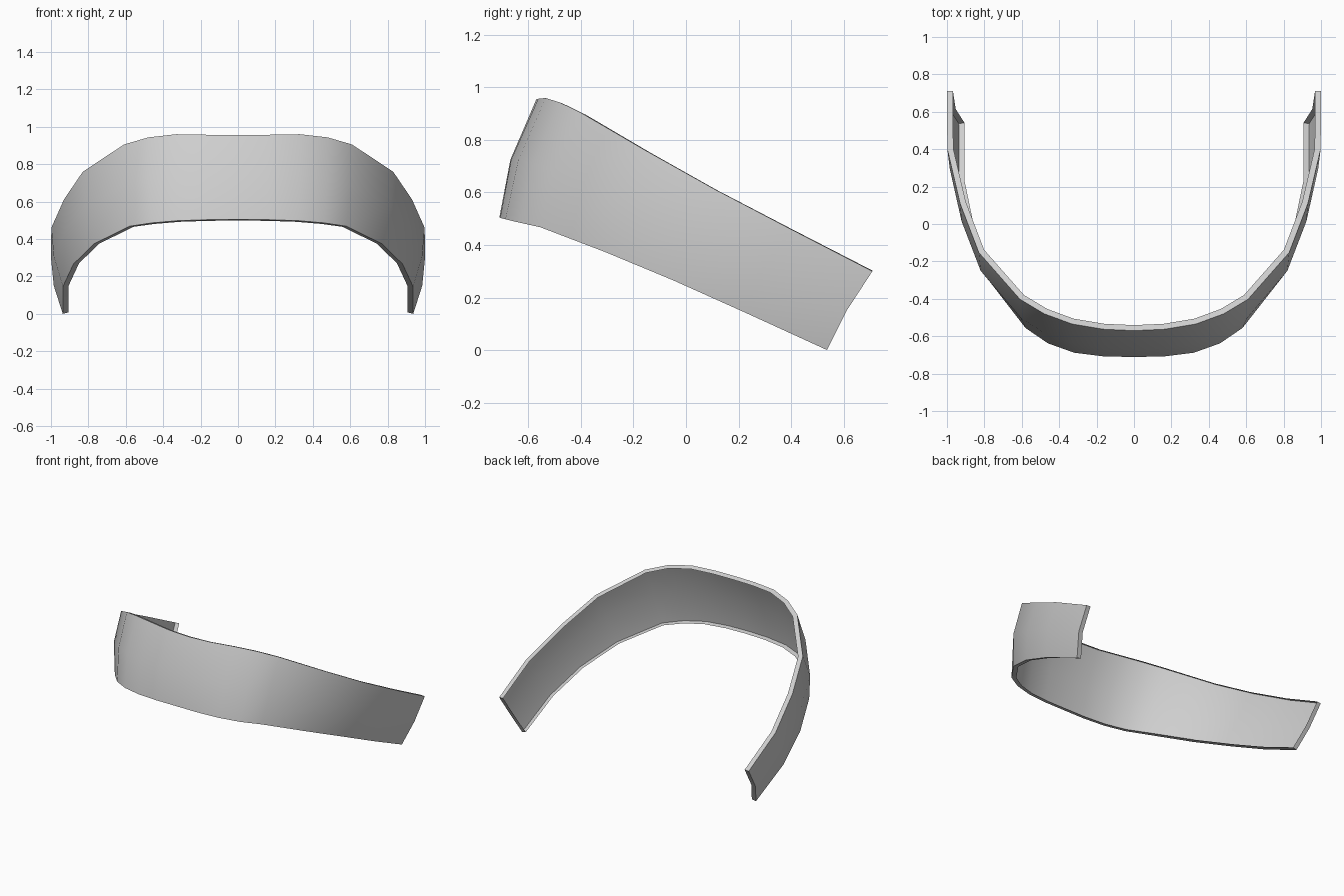
import bpy

if "Cube" in bpy.data.objects:
    bpy.data.objects.remove(bpy.data.objects["Cube"])

# Half-profiles of the band's outer surface, from the centre line to one tip
bottom = [(0, -.711, .505), (.16, -.708, .503), (.32, -.688, .498), (.46, -.638, .486),
          (.58, -.556, .468), (.77, -.31, .374), (.88, -.05, .266), (.936, .22, .145), (.937, .537, 0)]
middle = [(0, -.669, .725), (.16, -.666, .725), (.33, -.639, .723), (.48, -.582, .712),
          (.605, -.503, .685), (.82, -.25, .575), (.922, .015, .447), (.985, .295, .308), (.985, .612, .15)]
top = [(0, -.57, .955), (.16, -.563, .957), (.33, -.535, .96), (.48, -.48, .943),
       (.61, -.402, .905), (.83, -.152, .759), (.93, .11, .612), (.998, .40, .46), (1.0, .71, .30)]


def mirrored(row):
    """Full row from the left tip to the right tip."""
    return [(-x, y, z) for x, y, z in row[:0:-1]] + row


rows = [mirrored(r) for r in (bottom, middle, top)]
n = len(rows[0])
verts = [p for row in rows for p in row]
faces = [(r * n + i, r * n + i + 1, (r + 1) * n + i + 1, (r + 1) * n + i)
         for r in range(2) for i in range(n - 1)]

# Curved band
mesh = bpy.data.meshes.new("curved_band")
mesh.from_pydata(verts, [], faces)
band = bpy.data.objects.new("curved_band", mesh)
bpy.context.collection.objects.link(band)

grey = bpy.data.materials.new("light_grey")
grey.diffuse_color = (0.62, 0.62, 0.62, 1)
grey.use_nodes = True
grey.node_tree.nodes["Principled BSDF"].inputs["Base Color"].default_value = grey.diffuse_color
mesh.materials.append(grey)

# Narrow lip turned inward around the border, leaving the back open
lip = band.modifiers.new("lip", 'SOLIDIFY')
lip.thickness = 0.032
lip.offset = -1
lip.use_even_offset = True
lip.use_rim = True
lip.use_rim_only = True

bpy.context.view_layer.objects.active = band
band.select_set(True)
bpy.ops.object.modifier_apply(modifier="lip")
bpy.ops.object.shade_smooth_by_angle(angle=0.6)
